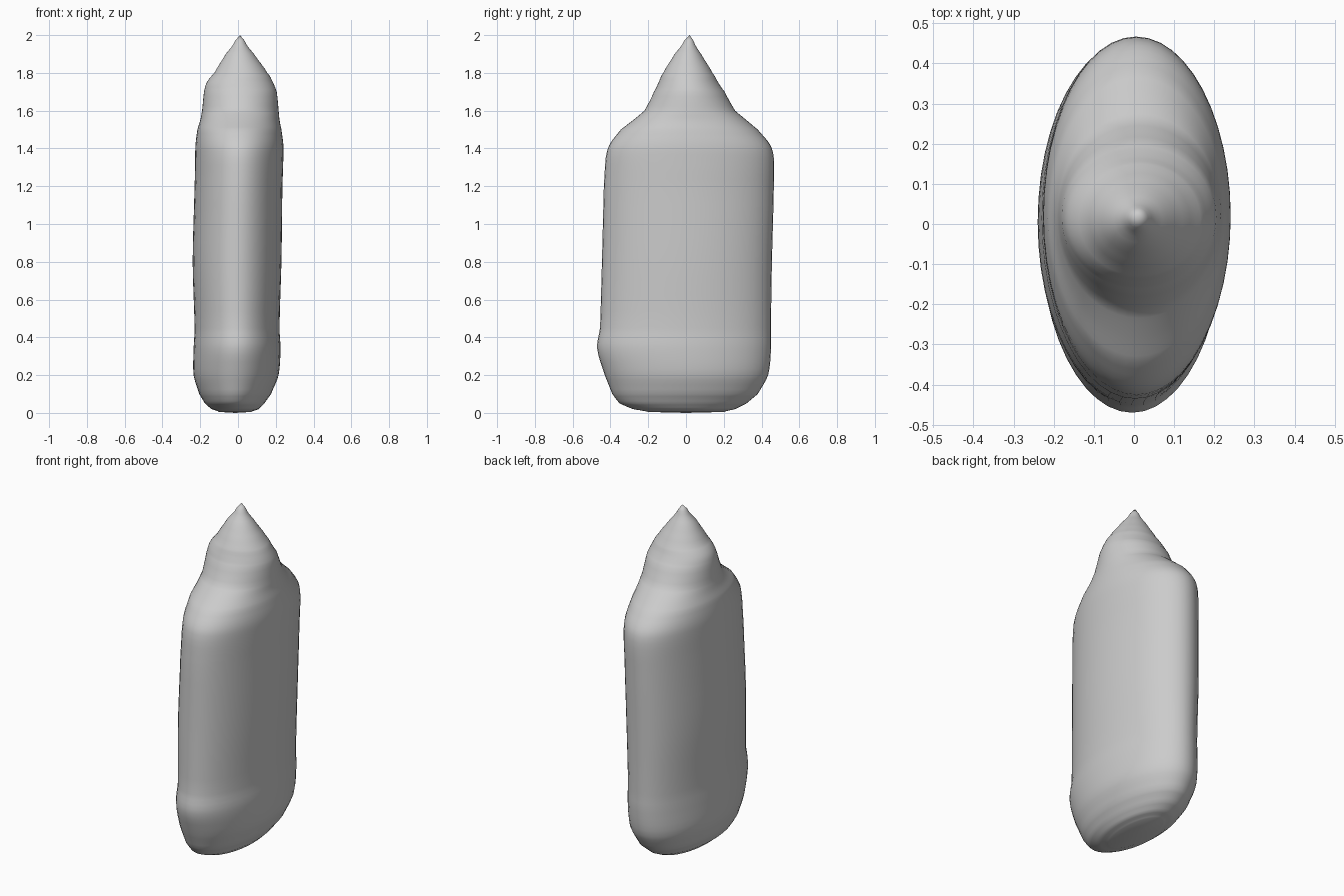
import bpy
import bmesh
from math import sin, cos, pi

SIDES = 48
STEPS = 4

# Remove the default object
default_cube = bpy.data.objects.get("Cube")
if default_cube:
    bpy.data.objects.remove(default_cube, do_unlink=True)


def make_material(name, color):
    material = bpy.data.materials.new(name)
    material.use_nodes = True
    material.diffuse_color = color
    material.node_tree.nodes["Principled BSDF"].inputs["Base Color"].default_value = color
    return material


# Silhouette stations: height, right x, left x, front y, back y
stations = [
    (0.005, -.1, .07, -.2, .2),
    (.02, -.14, .11, -.28, .26),
    (.05, -.175, .14, -.35, .32),
    (.1, -.205, .175, -.39, .38),
    (.2, -.235, .215, -.43, .435),
    (.34, -.235, .225, -.47, .45),
    (.45, -.23, .22, -.455, .45),
    (.8, -.24, .23, -.445, .455),
    (1.2, -.23, .235, -.435, .465),
    (1.35, -.227, .24, -.425, .465),
    (1.42, -.225, .24, -.405, .445),
    (1.5, -.215, .23, -.345, .38),
    (1.55, -.2, .22, -.28, .32),
    (1.6, -.19, .215, -.22, .26),
    (1.7, -.18, .205, -.17, .205),
    (1.75, -.165, .185, -.145, .17),
    (1.8, -.125, .155, -.12, .14),
    (1.9, -.065, .085, -.06, .08),
    (1.97, -.015, .035, -.01, .04),
]


def smooth_value(a, b, c, d, t):
    """Catmull-Rom blend between b and c."""
    return b + t / 2 * (c - a + t * (2 * a - 5 * b + 4 * c - d + t * (3 * (b - c) + d - a)))


def refine(rows):
    """Insert smoothly blended stations between the given ones."""
    result = []
    last = len(rows) - 1
    for i in range(last):
        before, start = rows[max(i - 1, 0)], rows[i]
        end, after = rows[i + 1], rows[min(i + 2, last)]
        for step in range(STEPS):
            t = step / STEPS
            blended = [smooth_value(*values, t) for values in zip(before, start, end, after)]
            # Height runs evenly so that uneven spacing cannot fold the surface
            blended[0] = start[0] + (end[0] - start[0]) * t
            result.append(blended)
    result.append(rows[last])
    return result


def add_ring(bm, station):
    """One oval cross-section; front and back may reach out differently."""
    z, right, left, front, back = station
    mid_x, half_x = (right + left) / 2, (left - right) / 2
    mid_y, half_y = (front + back) / 2, (back - front) / 2
    angles = [2 * pi * i / SIDES for i in range(SIDES)]
    return [bm.verts.new((mid_x + half_x * cos(a), mid_y + half_y * sin(a), z)) for a in angles]


def close_end(bm, ring, point):
    tip = bm.verts.new(point)
    for i in range(SIDES):
        bm.faces.new((ring[i], ring[(i + 1) % SIDES], tip))


# Body: oval slab with rounded foot, sloping shoulders and a pointed cap
bm = bmesh.new()
rings = [add_ring(bm, station) for station in refine(stations)]
for lower, upper in zip(rings, rings[1:]):
    for i in range(SIDES):
        j = (i + 1) % SIDES
        bm.faces.new((lower[i], lower[j], upper[j], upper[i]))
close_end(bm, rings[0], (-.015, 0, 0))
close_end(bm, rings[-1], (.01, .02, 2))
bmesh.ops.recalc_face_normals(bm, faces=bm.faces)

mesh = bpy.data.meshes.new("pointed_body")
bm.to_mesh(mesh)
bm.free()
mesh.materials.append(make_material("plain grey", (.6, .6, .6, 1)))
body = bpy.data.objects.new("pointed_body", mesh)
bpy.context.collection.objects.link(body)

# Smooth shading
bpy.ops.object.select_all(action="DESELECT")
body.select_set(True)
bpy.context.view_layer.objects.active = body
bpy.ops.object.shade_smooth_by_angle(angle=pi / 4)
